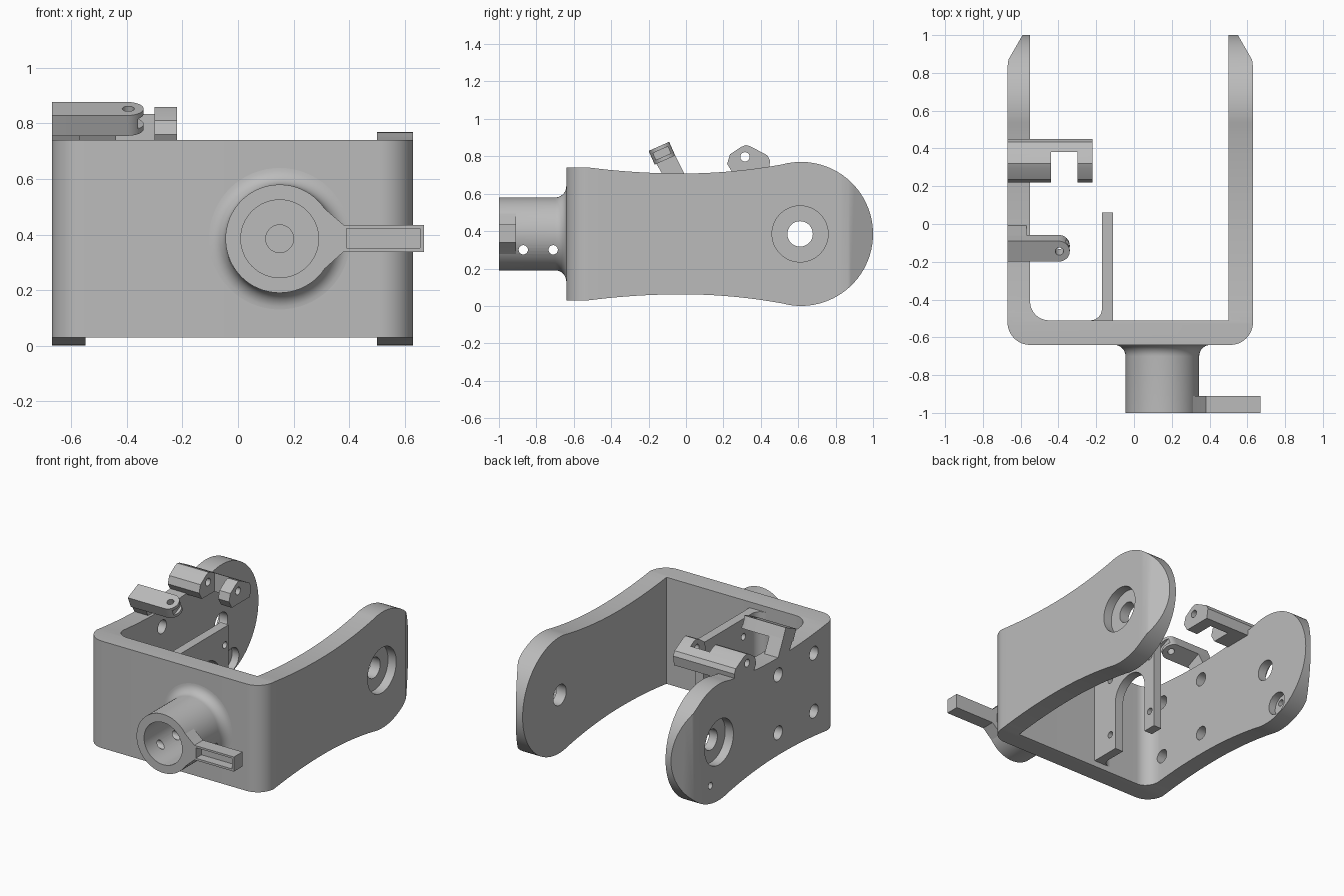
import bpy, bmesh
from math import sin, cos, radians
from mathutils import Matrix

cube = bpy.data.objects.get("Cube")
if cube:
    bpy.data.objects.remove(cube, do_unlink=True)

grey = bpy.data.materials.new("plain grey")
grey.use_nodes = True
grey.diffuse_color = (0.5, 0.5, 0.5, 1)
grey.node_tree.nodes["Principled BSDF"].inputs["Base Color"].default_value = (0.5, 0.5, 0.5, 1)


def arc(cx, cy, r, a0, a1, n=12):
    angles = [radians(a0 + (a1 - a0) * i / n) for i in range(n + 1)]
    return [(cx + r * cos(a), cy + r * sin(a)) for a in angles]


def circle(cx, cy, r, n=32):
    return arc(cx, cy, r, 0, 360, n)[:-1]


def rect(a0, a1, b0, b1):
    return [(a0, b0), (a1, b0), (a1, b1), (a0, b1)]


def to_object(name, bm):
    bmesh.ops.recalc_face_normals(bm, faces=bm.faces)
    mesh = bpy.data.meshes.new(name)
    bm.to_mesh(mesh)
    bm.free()
    mesh.materials.append(grey)
    ob = bpy.data.objects.new(name, mesh)
    bpy.context.collection.objects.link(ob)
    return ob


def prism(name, outline, axis, lo, hi, matrix=None):
    """Extrude a 2D outline along an axis."""
    place = {"x": lambda a, b, t: (t, a, b),
             "y": lambda a, b, t: (a, t, b),
             "z": lambda a, b, t: (a, b, t)}[axis]
    bm = bmesh.new()
    rings = [[bm.verts.new(place(a, b, t)) for a, b in outline] for t in (lo, hi)]
    n = len(outline)
    bm.faces.new(rings[0])
    bm.faces.new(rings[1])
    for i in range(n):
        j = (i + 1) % n
        bm.faces.new((rings[0][i], rings[0][j], rings[1][j], rings[1][i]))
    if matrix:
        bm.transform(matrix)
    return to_object(name, bm)


def boolean(ob, tool, operation="DIFFERENCE"):
    tool.hide_render = True
    mod = ob.modifiers.new("cut", "BOOLEAN")
    mod.operation, mod.solver, mod.object = operation, "EXACT", tool
    bpy.context.view_layer.objects.active = ob
    bpy.ops.object.modifier_apply(modifier=mod.name)
    bpy.data.objects.remove(tool, do_unlink=True)


def cut(ob, outline, axis, lo, hi, matrix=None):
    boolean(ob, prism("cutter", outline, axis, lo, hi, matrix))


# U-shaped bracket: plan outline intersected with the waisted side outline
plan = ([(-0.55, 1)] + arc(-0.45, -0.41, 0.1, 180, 270)
        + [(0.5, -0.51), (0.5, 1), (0.55, 1), (0.625, 0.87), (0.63, 0.83)]
        + arc(0.51, -0.52, 0.12, 0, -90) + arc(-0.55, -0.52, 0.12, -90, -180)
        + [(-0.67, 0.83), (-0.665, 0.87), (-0.59, 1)])
waist = [(-0.8, 0.74)]
for i in range(21):
    y = -0.52 + 1.04 * i / 20
    waist.append((y, 0.708 + (0.17 if y > -0.02 else 0.128) * (y + 0.02) ** 2))
side = waist + arc(0.615, 0.385, 0.385, 101, -101, 48) + [(y, 0.77 - z) for y, z in reversed(waist)]
bracket = prism("bracket", plan, "z", -0.2, 1)
boolean(bracket, prism("side_outline", side, "x", -1, 1), "INTERSECT")

# Pivot holes with outer counterbores
cut(bracket, circle(0.61, 0.385, 0.068), "x", -1, 1)
cut(bracket, circle(0.61, 0.385, 0.15, 48), "x", 0.57, 0.8)
cut(bracket, circle(0.61, 0.385, 0.15, 48), "x", -0.8, -0.61)
# Mounting holes and the small recessed hole in the right arm
for y in (-0.385, -0.01):
    for z in (0.21, 0.595):
        cut(bracket, circle(y, z, 0.045, 24), "x", -0.8, -0.4)
cut(bracket, circle(0.7, 0.13, 0.022, 20), "x", -0.8, -0.4)
cut(bracket, circle(0.72, 0.1, 0.075, 24), "x", -0.6, -0.4)

# Hollow front tube with a flared foot, turned around the y direction
profile = ([(0, -0.6), (0.255, -0.6)] + arc(0.255, -0.7, 0.06, 90, 180, 8)
           + [(0.195, -1), (0.14, -1), (0.14, -0.67), (0.05, -0.67), (0.05, -0.65), (0, -0.65)])
bm = bmesh.new()
verts = [bm.verts.new((0.15 + r, y, 0.385)) for r, y in profile]
edges = [bm.edges.new(pair) for pair in zip(verts, verts[1:])]
bmesh.ops.spin(bm, geom=verts + edges, cent=(0.15, 0, 0.385), axis=(0, 1, 0),
               angle=radians(360), steps=64)
bmesh.ops.remove_doubles(bm, verts=bm.verts, dist=0.0005)
tube = to_object("front_tube", bm)
for y in (-0.87, -0.71):
    cut(tube, circle(y, 0.3, 0.025, 20), "x", -0.3, 0.6)

# Lever handle, with a flared root and a long slot
lever = prism("lever", [(0.27, 0.535), (0.31, 0.495), (0.38, 0.435), (0.67, 0.435), (0.67, 0.338),
                        (0.38, 0.338), (0.31, 0.275), (0.27, 0.235)], "y", -1, -0.91)
cut(lever, circle(0.15, 0.385, 0.17, 48), "y", -1.1, -0.8)
cut(lever, rect(0.39, 0.655, 0.352, 0.422), "y", -1.1, -0.94)

# Inner plate with an arch between its two legs
arch = arc(-0.17, 0.4, 0.14, 180, 0, 20)
inner = prism("inner_plate", [(-0.53, 0.07), (-0.31, 0.07)] + arch
              + [(-0.03, 0.07), (0.06, 0.07), (0.06, 0.7), (-0.53, 0.7)], "x", -0.17, -0.11)
for y in (-0.36, 0.02):
    for z in (0.19, 0.58):
        cut(inner, circle(y, z, 0.022, 20), "x", -0.3, 0)
fillet = prism("inner_plate_fillet", [(-0.165, -0.52), (-0.165, -0.45)]
               + arc(-0.23, -0.45, 0.06, 0, -90, 8) + [(-0.23, -0.52)], "z", 0.07, 0.7)

# Tilted front arm: leg on the wall, rounded slab with a pin hole and a slotted end
leg = prism("tilted_arm_leg", [(-0.1, 0.66), (0.01, 0.67), (-0.092, 0.874), (-0.198, 0.828)],
            "x", -0.67, -0.57)
tilt = Matrix.Translation((0, -0.145, 0.853)) @ Matrix.Rotation(radians(24), 4, "X")
slab = prism("tilted_arm", [(-0.67, -0.06)] + arc(-0.4, 0, 0.06, -90, 90, 16) + [(-0.67, 0.06)],
             "z", -0.08, 0, tilt)
cut(slab, circle(-0.395, 0, 0.022, 20), "z", -0.2, 0.1, tilt)
cut(slab, rect(-0.36, -0.3, -0.045, 0.045), "z", -0.06, -0.02, tilt)

# Rear hinge block with a notch and a pin hole
hinge = prism("hinge_block", [(0.25, 0.71), (0.22, 0.76), (0.235, 0.81), (0.295, 0.85), (0.32, 0.86),
                              (0.345, 0.853), (0.435, 0.805), (0.45, 0.775), (0.44, 0.71)],
              "x", -0.67, -0.22)
cut(hinge, rect(-0.44, -0.3, 0.1, 0.38), "z", 0.6, 1)
cut(hinge, circle(0.315, 0.797, 0.025, 20), "x", -0.8, 0)

# Smooth the curved walls and keep the edges sharp
for ob in (bracket, tube, lever, inner, fillet, leg, slab, hinge):
    bpy.ops.object.select_all(action="DESELECT")
    ob.select_set(True)
    bpy.context.view_layer.objects.active = ob
    bpy.ops.object.shade_smooth_by_angle(angle=radians(25))
